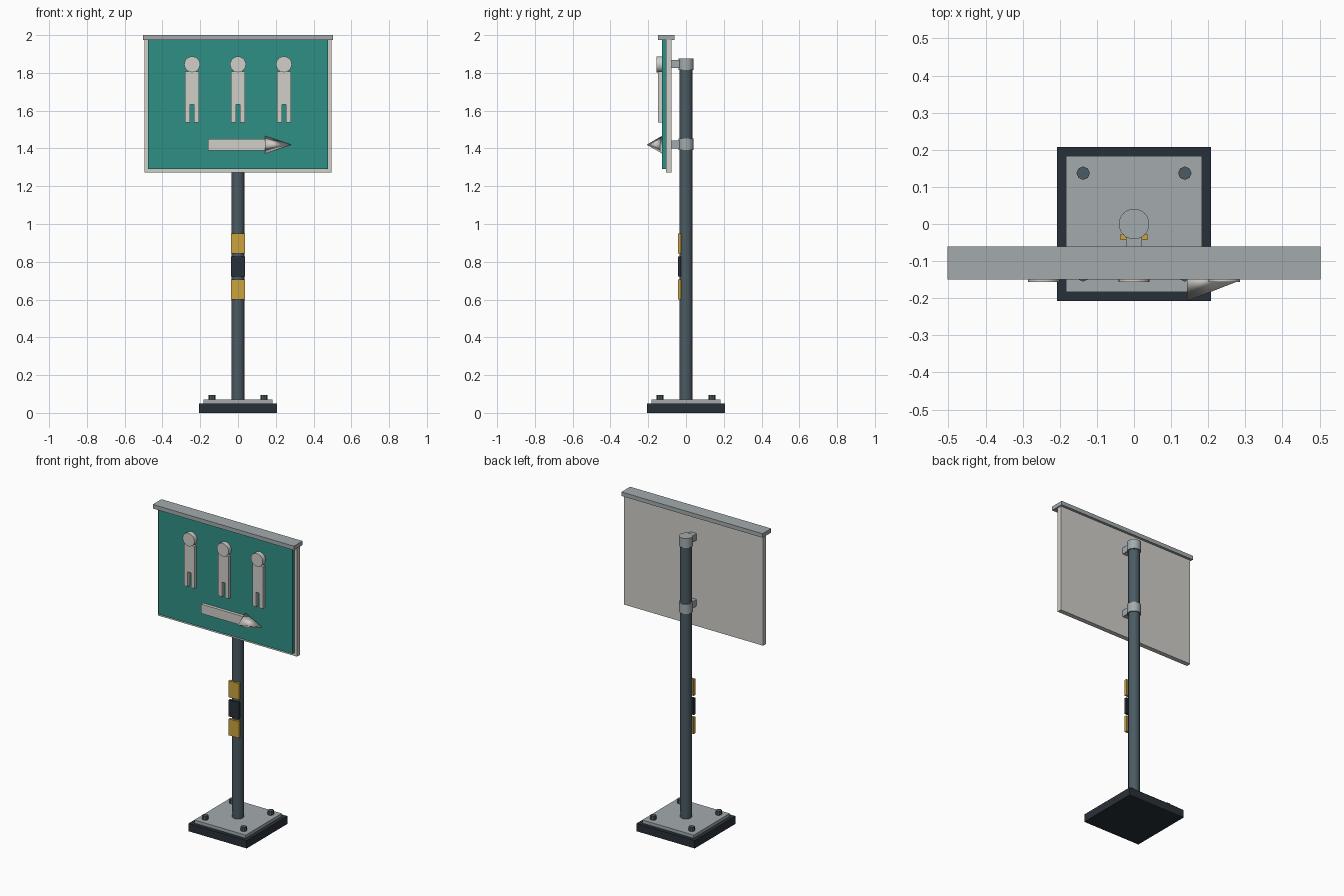
import bpy, bmesh, math
from mathutils import Matrix, Vector

if "Cube" in bpy.data.objects:
    bpy.data.objects.remove(bpy.data.objects["Cube"])


def mat(name, rgb):
    m = bpy.data.materials.new(name)
    m.diffuse_color = (*rgb, 1)
    m.use_nodes = True
    m.node_tree.nodes["Principled BSDF"].inputs["Base Color"].default_value = m.diffuse_color
    return m


TEAL = mat("teal", (0.028, 0.28, 0.24))
WHITE = mat("warm_white", (0.63, 0.62, 0.58))
METAL = mat("light_metal", (0.37, 0.41, 0.42))
STEEL = mat("blue_steel", (0.07, 0.105, 0.125))
DARK = mat("charcoal", (0.022, 0.03, 0.04))
YELLOW = mat("yellow", (0.60, 0.37, 0.05))


def finish(name, bm, material, smooth=False):
    bmesh.ops.recalc_face_normals(bm, faces=bm.faces)
    me = bpy.data.meshes.new(name)
    bm.to_mesh(me)
    bm.free()
    me.materials.append(material)
    ob = bpy.data.objects.new(name, me)
    bpy.context.collection.objects.link(ob)
    if smooth:
        bpy.ops.object.select_all(action='DESELECT')
        ob.select_set(True)
        bpy.context.view_layer.objects.active = ob
        bpy.ops.object.shade_smooth_by_angle(angle=math.radians(35))
    return ob


def box(name, x, y, z, material):
    """Box from (min, max) ranges."""
    bm = bmesh.new()
    size = [r[1] - r[0] for r in (x, y, z)]
    mid = [(r[0] + r[1]) / 2 for r in (x, y, z)]
    bmesh.ops.create_cube(bm, size=1, matrix=Matrix.Translation(mid) @ Matrix.Diagonal((*size, 1)))
    return finish(name, bm, material)


def cylinder(name, start, end, r, sides, material, r2=None, smooth=True, spin=0):
    bm = bmesh.new()
    a, b = Vector(start), Vector(end)
    rot = (b - a).to_track_quat('Z', 'Y').to_matrix().to_4x4()
    m = Matrix.Translation((a + b) / 2) @ rot @ Matrix.Rotation(spin, 4, 'Z')
    bmesh.ops.create_cone(bm, cap_ends=True, segments=sides, radius1=r,
                          radius2=r if r2 is None else r2, depth=(b - a).length, matrix=m)
    return finish(name, bm, material, smooth)


def plate(name, points, y0, y1, material):
    """Front-facing xz outline extruded in y."""
    bm = bmesh.new()
    f = bm.faces.new([bm.verts.new((x, y0, z)) for x, z in points])
    ext = bmesh.ops.extrude_face_region(bm, geom=[f])
    bmesh.ops.translate(bm, vec=(0, y1 - y0, 0),
                        verts=[v for v in ext["geom"] if isinstance(v, bmesh.types.BMVert)])
    return finish(name, bm, material)


# Base, plate and bolts
box("base", (-.207, .207), (-.207, .207), (0, .05), DARK)
box("base_plate", (-.183, .183), (-.183, .183), (.05, .07), METAL)
for i, (sx, sy) in enumerate([(-1, -1), (1, -1), (-1, 1), (1, 1)]):
    cylinder(f"bolt_{i + 1}", (sx * .137, sy * .137, .065), (sx * .137, sy * .137, .096),
             .018, 8, STEEL, smooth=False)

# Post with its clamps and brackets
cylinder("post", (0, 0, .07), (0, 0, 1.87), .034, 24, STEEL)
for label, z in (("lower", 1.422), ("upper", 1.846)):
    cylinder(f"{label}_clamp", (0, 0, z - .031), (0, 0, z + .031), .041, 24, METAL)
    box(f"{label}_bracket", (-.022, .022), (-.08, -.03), (z - .021, z + .021), METAL)

# Warning bands on the front of the post
for i, (z, m) in enumerate([(.653, YELLOW), (.775, DARK), (.898, YELLOW)]):
    box(f"band_{i + 1}", (-.036, .036), (-.043, -.027), (z - .053, z + .053), m)

# Sign board
box("sign_back", (-.495, .495), (-.107, -.077), (1.272, 1.98), WHITE)
box("sign_face", (-.476, .476), (-.127, -.105), (1.292, 1.978), TEAL)
box("sign_cap", (-.502, .502), (-.149, -.061), (1.974, 2.0), METAL)

# Three standing figures
right = [(.011, 1.632), (.011, 1.537), (.037, 1.537), (.037, 1.807)]
outline = right + [(-x, z) for x, z in reversed(right)]
for i, cx in enumerate((-.243, 0, .243)):
    plate(f"figure_body_{i + 1}", [(cx + x, z) for x, z in outline], -.148, -.12, WHITE)
    cylinder(f"figure_head_{i + 1}", (cx, -.12, 1.845), (cx, -.156, 1.845), .042, 20, WHITE)

# Arrow: flat shaft and a three-sided pointed head with its ridge facing forward
box("arrow_shaft", (-.159, .145), (-.147, -.12), (1.39, 1.45), WHITE)
head = cylinder("arrow_head", (0, 0, 0), (0, 0, .138), .054, 3, WHITE, r2=0, smooth=False)
# put the tip along +x and one base corner towards -y
corner = max((v.co for v in head.data.vertices if v.co.z < .01), key=lambda c: c.y)
turn = math.atan2(corner.y, corner.x)
axes = Matrix(((0, 0, 1, .143), (-1, 0, 0, -.154), (0, -1, 0, 1.42), (0, 0, 0, 1)))
head.data.transform(axes @ Matrix.Rotation(-turn, 4, 'Z'))
for p in head.data.polygons:
    p.use_smooth = True
